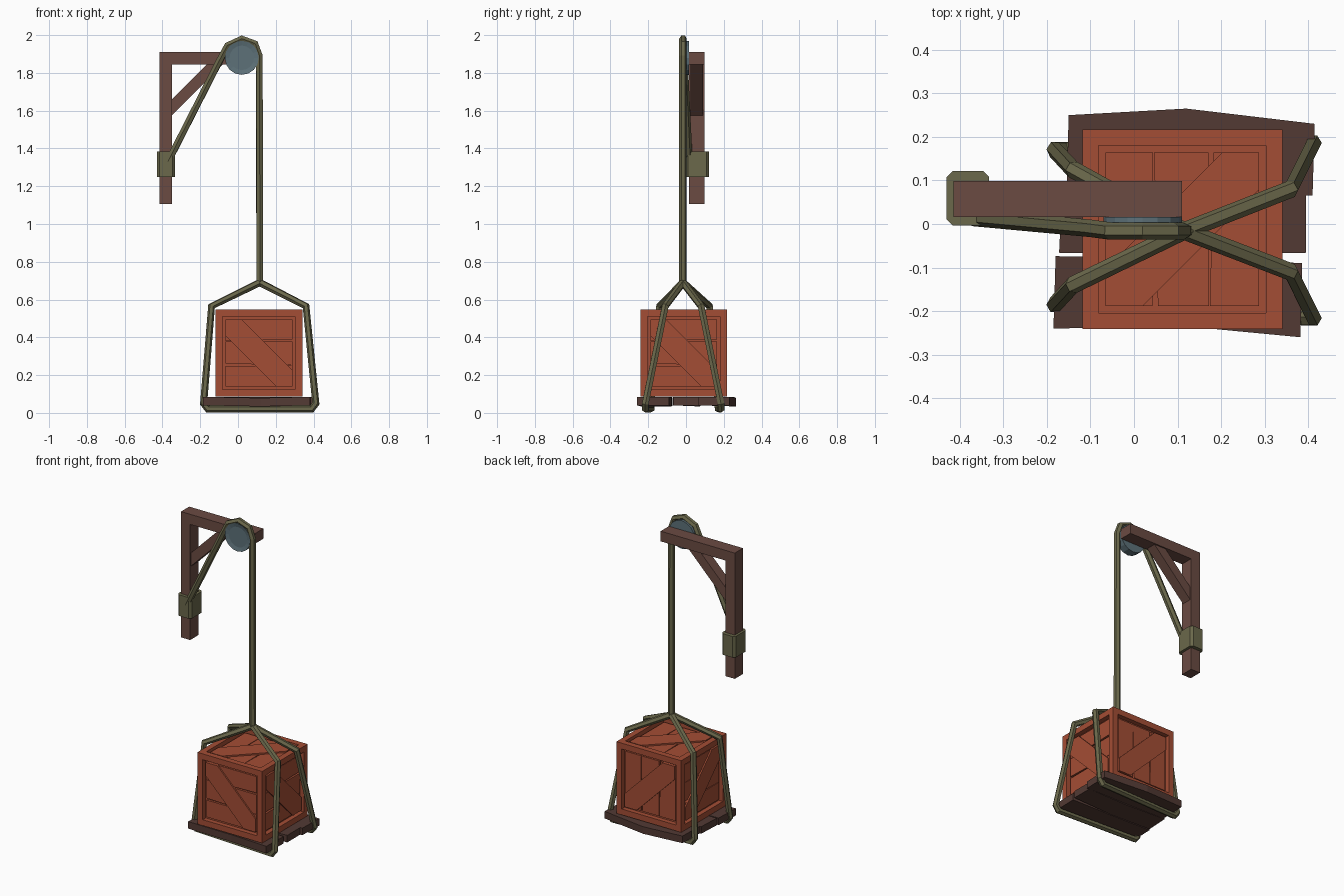
import bpy, bmesh
from mathutils import Vector, Matrix

if "Cube" in bpy.data.objects:
    bpy.data.objects.remove(bpy.data.objects["Cube"])


def material(name, rgb):
    m = bpy.data.materials.new(name)
    m.diffuse_color = (*rgb, 1)
    m.use_nodes = True
    m.node_tree.nodes["Principled BSDF"].inputs["Base Color"].default_value = m.diffuse_color
    return m


WOOD = material("wood", (0.145, 0.07, 0.055))
DARK = material("dark_wood", (0.085, 0.042, 0.034))
CRATE = material("crate_wood", (0.37, 0.075, 0.035))
ROPE = material("rope", (0.145, 0.138, 0.07))
METAL = material("metal", (0.11, 0.165, 0.19))


def finish(name, bm, mat):
    bmesh.ops.recalc_face_normals(bm, faces=bm.faces)
    me = bpy.data.meshes.new(name)
    bm.to_mesh(me)
    bm.free()
    me.materials.append(mat)
    ob = bpy.data.objects.new(name, me)
    bpy.context.collection.objects.link(ob)
    return ob


def frame(u, v, n, origin=(0, 0, 0)):
    """Matrix mapping local u, v, n axes into the world."""
    m = Matrix((u, v, n)).transposed().to_4x4()
    m.translation = Vector(origin)
    return m


def prism(bm, pts, lo, hi, mat):
    """Extrude a 2D outline between two depths in a local frame."""
    a = [bm.verts.new(mat @ Vector((x, y, lo))) for x, y in pts]
    b = [bm.verts.new(mat @ Vector((x, y, hi))) for x, y in pts]
    bm.faces.new(a)
    bm.faces.new(b)
    for i in range(len(pts)):
        j = (i + 1) % len(pts)
        bm.faces.new((a[i], a[j], b[j], b[i]))


def rope(name, *paths):
    cu = bpy.data.curves.new(name, 'CURVE')
    cu.dimensions = '3D'
    cu.bevel_depth = 0.02
    cu.bevel_resolution = 1
    cu.use_fill_caps = True
    for pts in paths:
        s = cu.splines.new('POLY')
        s.use_smooth = False
        s.points.add(len(pts) - 1)
        for p, co in zip(s.points, pts):
            p.co = (*co, 1)
    cu.materials.append(ROPE)
    ob = bpy.data.objects.new(name, cu)
    bpy.context.collection.objects.link(ob)
    bpy.ops.object.select_all(action='DESELECT')
    ob.select_set(True)
    bpy.context.view_layer.objects.active = ob
    bpy.ops.object.convert(target='MESH')


XZ = frame((1, 0, 0), (0, 0, 1), (0, 1, 0))
XY = Matrix.Identity(4)

# Bracket: post and arm as one L profile, plus the diagonal brace
bm = bmesh.new()
prism(bm, [(-.415, 1.105), (-.35, 1.105), (-.35, 1.845), (.11, 1.845), (.11, 1.91), (-.415, 1.91)],
      .016, .099, XZ)
finish("bracket", bm, WOOD)
bm = bmesh.new()
prism(bm, [(-.36, 1.565), (-.36, 1.65), (-.155, 1.855), (-.07, 1.855)], .025, .09, XZ)
finish("brace", bm, WOOD)

# Rope winding around the post
bm = bmesh.new()
x0, x1, y0, y1, c = -.43, -.333, -.004, .122, .014
prism(bm, [(x0 + c, y0), (x1 - c, y0), (x1, y0 + c), (x1, y1 - c),
           (x1 - c, y1), (x0 + c, y1), (x0, y1 - c), (x0, y0 + c)], 1.25, 1.385, XY)
finish("rope_winding", bm, ROPE)

# Pulley wheel with a recessed face
bm = bmesh.new()
bmesh.ops.create_cone(bm, cap_ends=True, segments=16, radius1=.09, radius2=.09, depth=.05,
                      matrix=frame((1, 0, 0), (0, 0, 1), (0, -1, 0), (.02, -.009, 1.88)))
cap = [f for f in bm.faces if len(f.verts) > 4 and f.calc_center_median().y < -.02]
bmesh.ops.inset_individual(bm, faces=cap, thickness=.025)
bmesh.ops.translate(bm, verts=cap[0].verts, vec=(0, .006, 0))
finish("pulley", bm, METAL)

# Hoisting rope over the pulley down to the knot
Y = -.016
KNOT = (.115, Y, .69)
rope("hoist_rope", [(-.37, .015, 1.33), (-.1, -.01, 1.86), (-.055, Y, 1.945), (.02, Y, 1.98),
                    (.09, Y, 1.955), (.113, Y, 1.89), KNOT])


# Slings: each one loops from the knot under the platform and back
def sling(sl, sr, bl, br):
    return [KNOT, (-.14, sl, .565), (-.182, bl, .05), (-.16, bl, .021),
            (.39, br, .021), (.412, br, .05), (.36, sr, .565), KNOT]


rope("slings", sling(-.14, -.11, -.185, -.215), sling(.125, .08, .17, .185))

# Platform: three rough planks that dip a little in the middle
PLANKS = [
    [(-.15, .25), (.12, .265), (.415, .23), (.41, .065), (.12, .07), (-.155, .075)],
    [(-.165, .08), (.12, .072), (.395, .068), (.395, -.066), (.12, -.072), (-.172, -.066)],
    [(-.18, -.074), (.12, -.076), (.386, -.09), (.382, -.26), (.12, -.235), (-.185, -.24)],
]
bm = bmesh.new()
for pts in PLANKS:
    prism(bm, pts, .04, .085, XY)
for v in bm.verts:
    if abs(v.co.x - .12) < .01:
        v.co.z -= .006
finish("platform_planks", bm, DARK)

# Crate body: cube with a recessed panel in every face
C, H, BORDER, DEEP = Vector((.111, -.012, .317)), .2295, .053, .03
bm = bmesh.new()
bmesh.ops.create_cube(bm, size=2 * H, matrix=Matrix.Translation(C))
panels = bm.faces[:]
bmesh.ops.inset_individual(bm, faces=panels, thickness=BORDER)
bmesh.ops.inset_individual(bm, faces=panels, thickness=0, depth=-DEEP)
finish("crate_frame", bm, CRATE)

# Crate panels: boards with tapering gaps and a diagonal batten
S, W = H - BORDER, .085
X, Yv, Z = Vector((1, 0, 0)), Vector((0, 1, 0)), Vector((0, 0, 1))
SIDES = [  # u axis, v axis, upright boards, batten direction
    ("front", X, Z, False, 1), ("right", Yv, Z, False, 1), ("back", -X, Z, True, -1),
    ("left", -Yv, Z, False, -1), ("top", X, Yv, True, -1)]
CUTS = [(-S, 0, -S, 0), (-.062, .006, -.066, .001), (.062, .001, .066, .006), (S, 0, S, 0)]
for name, u, v, upright, d in SIDES:
    n = u.cross(v)
    m = frame(u, v, n, C + n * H)
    bm = bmesh.new()
    for (a0, g0, a1, g1), (b0, h0, b1, h1) in zip(CUTS, CUTS[1:]):
        pts = [(-S, a0 + g0), (S, a1 + g1), (S, b1 - h1), (-S, b0 - h0)]
        if upright:
            pts = [(y, x) for x, y in pts]
        prism(bm, pts, -DEEP, -.016, m)
    finish(name + "_boards", bm, CRATE)
    bm = bmesh.new()
    batten = [(-S, S), (W - S, S), (S, W - S), (S, -S), (S - W, -S), (-S, S - W)]
    prism(bm, [(x * d, y) for x, y in batten], -DEEP, -.007, m)
    finish(name + "_batten", bm, CRATE)
